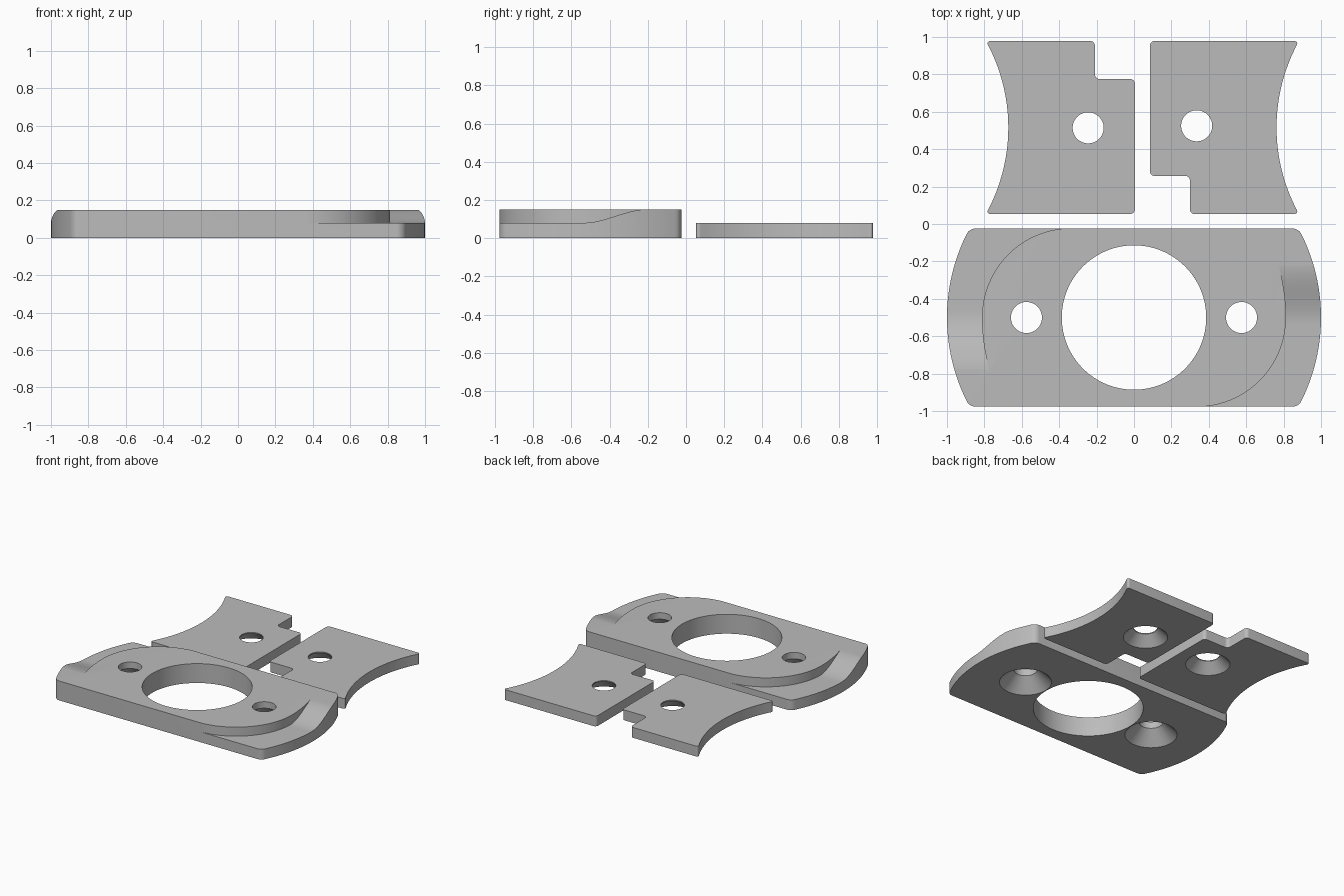
import bpy, bmesh, math

cube = bpy.data.objects.get("Cube")
if cube:
    bpy.data.objects.remove(cube, do_unlink=True)

GREY = (0.5, 0.5, 0.5, 1)
grey = bpy.data.materials.new("plain_grey")
grey.use_nodes = True
grey.diffuse_color = GREY
grey.node_tree.nodes["Principled BSDF"].inputs["Base Color"].default_value = GREY


def add_object(name, bm):
    bmesh.ops.recalc_face_normals(bm, faces=bm.faces[:])
    mesh = bpy.data.meshes.new(name)
    bm.to_mesh(mesh)
    bm.free()
    mesh.materials.append(grey)
    obj = bpy.data.objects.new(name, mesh)
    bpy.context.collection.objects.link(obj)
    return obj


def arc(cx, cy, r, start, end, steps):
    angles = [start + (end - start) * i / steps for i in range(steps + 1)]
    return [(cx + r * math.cos(a), cy + r * math.sin(a)) for a in angles]


def slab(name, outline, height, fillet=0.03):
    """Extrude a flat outline and round its sharp vertical corners."""
    bm = bmesh.new()
    face = bm.faces.new([bm.verts.new((x, y, 0)) for x, y in outline])
    new = bmesh.ops.extrude_face_region(bm, geom=[face])["geom"]
    for v in new:
        if isinstance(v, bmesh.types.BMVert):
            v.co.z = height
    bmesh.ops.recalc_face_normals(bm, faces=bm.faces[:])
    corners = [e for e in bm.edges
               if abs(e.verts[0].co.z - e.verts[1].co.z) > height / 2
               and e.calc_face_angle() > 0.5]
    bmesh.ops.bevel(bm, geom=corners, offset=fillet, segments=6,
                    profile=0.5, affect='EDGES')
    return add_object(name, bm)


def loft(name, rings):
    """Closed solid through a list of equal-sized rings of points."""
    bm = bmesh.new()
    loops = [[bm.verts.new(p) for p in ring] for ring in rings]
    n = len(rings[0])
    for a, b in zip(loops, loops[1:]):
        for i in range(n):
            j = (i + 1) % n
            bm.faces.new((a[i], a[j], b[j], b[i]))
    bm.faces.new(loops[0])
    bm.faces.new(loops[-1])
    return add_object(name, bm)


def cut(obj, cutter):
    cutter.hide_render = True
    mod = obj.modifiers.new("cut", 'BOOLEAN')
    mod.operation = 'DIFFERENCE'
    mod.solver = 'EXACT'
    mod.object = cutter
    bpy.context.view_layer.objects.active = obj
    bpy.ops.object.modifier_apply(modifier=mod.name)
    bpy.data.objects.remove(cutter, do_unlink=True)


def bore(obj, x, y, profile, sides=64):
    """Cut a round hole from a (radius, height) profile."""
    rings = [[(px, py, z) for px, py in arc(x, y, r, 0, math.tau, sides)[:-1]]
             for r, z in profile]
    cut(obj, loft("bore_cutter", rings))


def countersunk(obj, x, y, depth):
    r = 0.083
    bore(obj, x, y, [(r + depth + 0.02, -0.02), (r, depth), (r, 0.3)])


def finish(obj):
    bpy.ops.object.select_all(action='DESELECT')
    obj.select_set(True)
    bpy.context.view_layer.objects.active = obj
    bpy.ops.object.shade_smooth_by_angle(angle=math.radians(30))


# Base plate: two straight sides, two ends on one big circle
CY, HALF, THICK, THIN = -0.5, 0.476, 0.15, 0.08
a = math.asin(HALF)
base = slab("base_plate", arc(0, CY, 1, -a, a, 24)
            + arc(0, CY, 1, math.pi - a, math.pi + a, 24), THICK)

# Ramped pockets at opposite ends, each with a curved wall
wall = [(0.335, -1.1)] + arc(0.335, CY, 0.4775, -math.pi / 2, 0, 32)
reach = math.asin(0.3)
wall += arc(0.8125 - 1, CY, 1, 0, reach, 24)[1:]


def floor(y):
    t = min(max((y + 0.535) / 0.33, 0), 1)
    return THIN + (THICK - THIN + 0.0005) * t * t * (3 - 2 * t)


for s in (1, -1):
    rings = []
    for x, y in wall:
        yy = CY + s * (y - CY)
        z = floor(y)
        rings.append([(s * x, yy, z), (s * 1.2, yy, z),
                      (s * 1.2, yy, 0.3), (s * x, yy, 0.3)])
    cut(base, loft("pocket_cutter", rings))

# Large opening and two countersunk screw holes
bore(base, 0, CY, [(0.386, -0.1), (0.386, 0.3)], 128)
for s in (1, -1):
    countersunk(base, s * 0.575, CY, 0.1)
finish(base)

# Two thin plates with a concave end and a corner notch, turned half round
MX, MY, H, R = 0.045, 0.516, 0.4625, 0.95
b = math.asin(H / R)
plate = arc(-0.672 - R - MX, 0, R, -b, b, 24)
plate += [(-0.254, H), (-0.254, 0.259), (-0.04, 0.259), (-0.04, -H)]
for name, s, hole_y in (("right_plate", 1, 0.514), ("left_plate", -1, 0.525)):
    obj = slab(name, [(MX + s * x, MY + s * y) for x, y in plate], THIN, 0.025)
    countersunk(obj, MX - s * 0.29, hole_y, 0.073)
    finish(obj)
